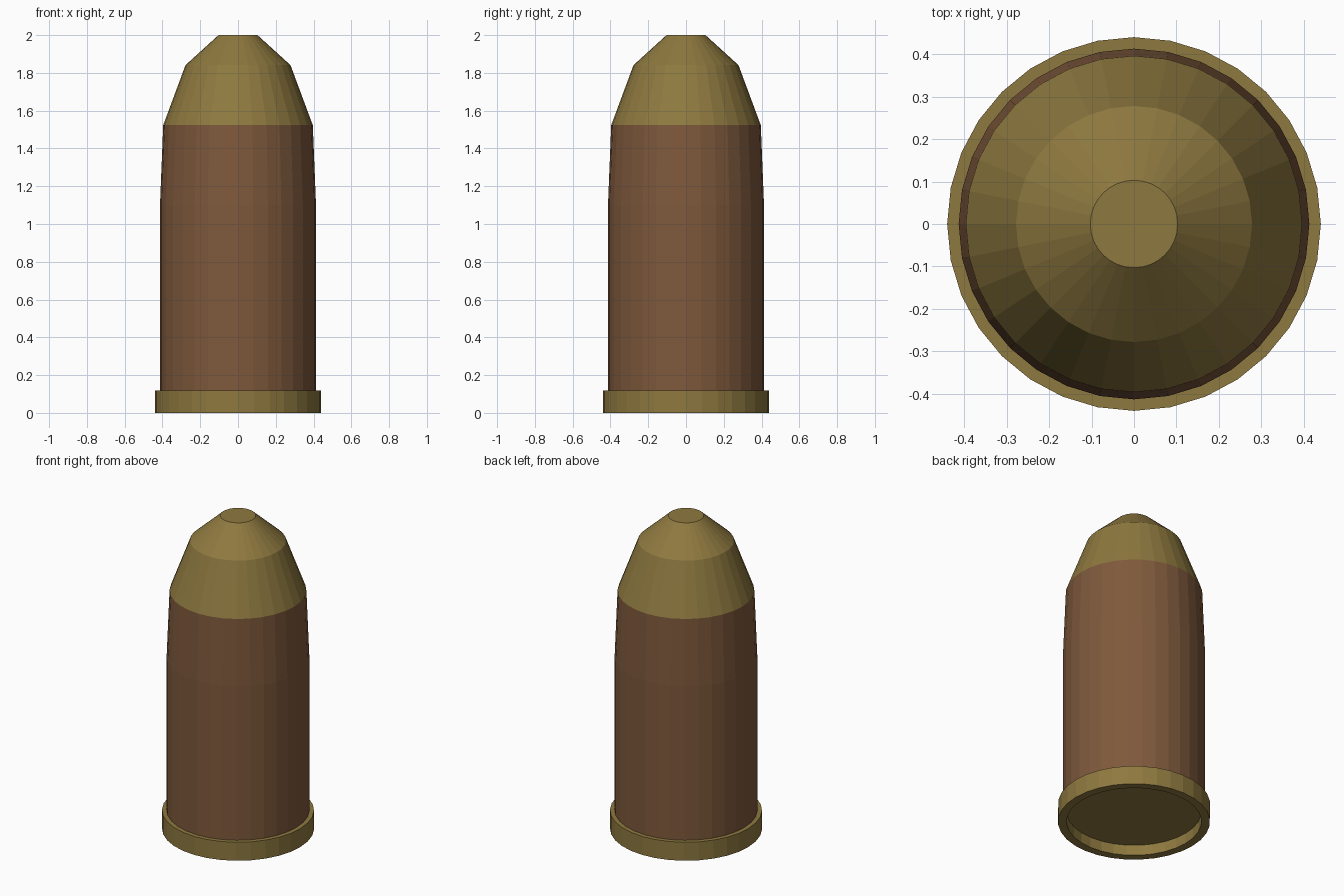
import bpy, bmesh
from math import cos, sin, tau

if "Cube" in bpy.data.objects:
    bpy.data.objects.remove(bpy.data.objects["Cube"])

SIDES = 32


def material(name, color):
    m = bpy.data.materials.new(name)
    m.diffuse_color = (*color, 1)
    m.use_nodes = True
    m.node_tree.nodes["Principled BSDF"].inputs["Base Color"].default_value = m.diffuse_color
    return m


def lathe(name, profile, mat, cap_start=False, cap_end=False):
    """Revolve (radius, z) points, running bottom to top on the outside."""
    bm = bmesh.new()
    rings = [[bm.verts.new((r * cos(tau * i / SIDES), r * sin(tau * i / SIDES), z))
              for i in range(SIDES)] for r, z in profile]
    for a, b in zip(rings, rings[1:]):
        for i in range(SIDES):
            j = (i + 1) % SIDES
            bm.faces.new((a[i], a[j], b[j], b[i]))
    if cap_start:
        bm.faces.new(rings[0][::-1])
    if cap_end:
        bm.faces.new(rings[-1])
    me = bpy.data.meshes.new(name)
    bm.to_mesh(me)
    bm.free()
    me.materials.append(mat)
    ob = bpy.data.objects.new(name, me)
    bpy.context.collection.objects.link(ob)
    return ob


brass = material("brass", (0.27, 0.19, 0.05))
copper = material("copper_brown", (0.21, 0.10, 0.045))

# Base rim with a recessed underside
lathe("base_rim", [(0.39, 0.067), (0.39, 0), (0.44, 0), (0.44, 0.118), (0.413, 0.118)],
      brass, cap_start=True)
# Casing, slightly tapered near the top
lathe("casing", [(0.413, 0.118), (0.413, 1.10), (0.396, 1.523)], copper)
# Blunt two-stage tip
lathe("tip", [(0.396, 1.523), (0.278, 1.841), (0.103, 2.0)], brass, cap_end=True)
